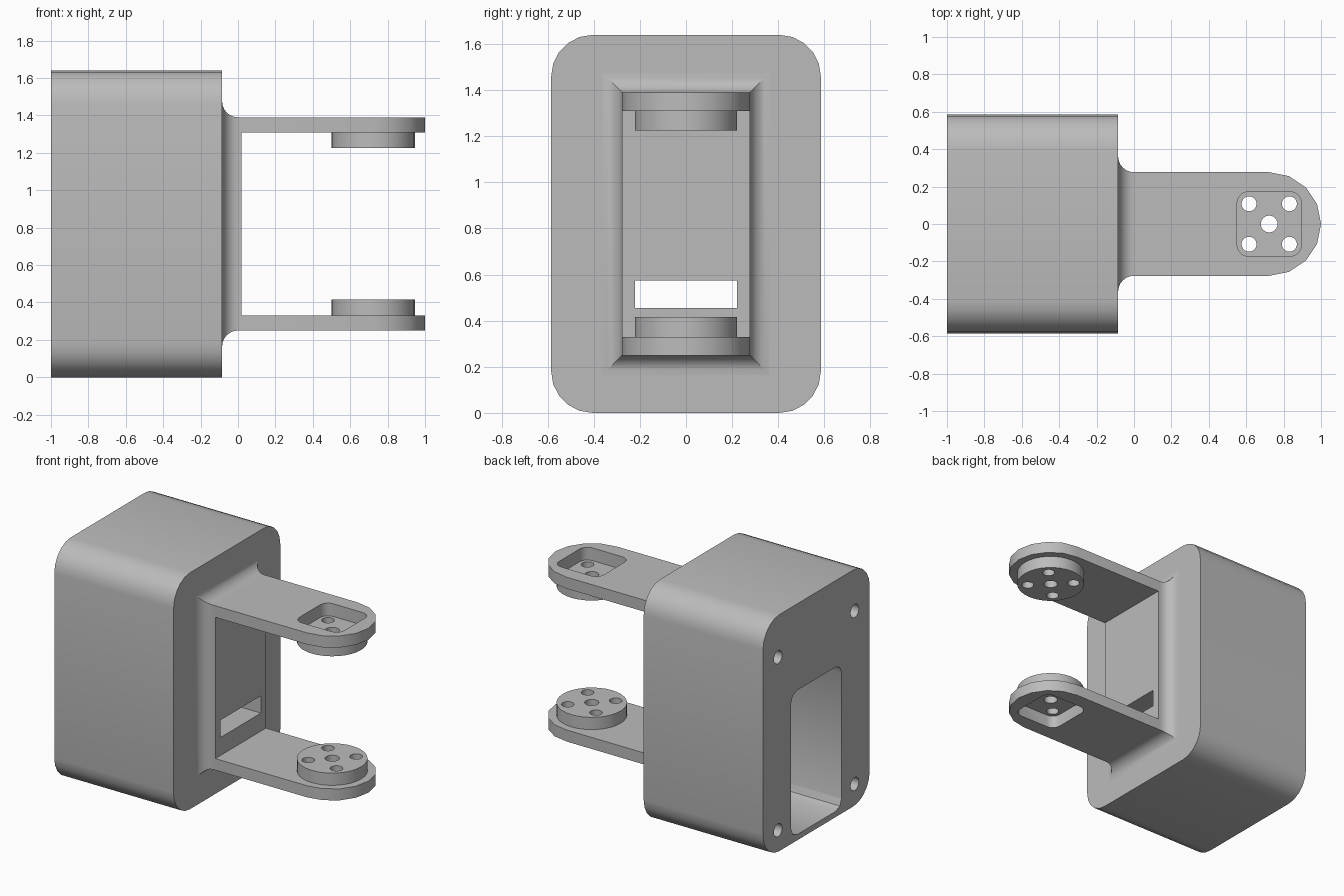
import bpy, bmesh
from math import cos, sin, pi
from mathutils import Vector

if "Cube" in bpy.data.objects:
    bpy.data.objects.remove(bpy.data.objects["Cube"], do_unlink=True)

grey = bpy.data.materials.new("plain grey")
grey.use_nodes = True
grey.diffuse_color = (0.5, 0.5, 0.5, 1)
grey.node_tree.nodes["Principled BSDF"].inputs["Base Color"].default_value = (0.5, 0.5, 0.5, 1)


def arc(cx, cy, r, start, sweep, segs):
    return [(cx + r * cos(start + sweep * i / segs), cy + r * sin(start + sweep * i / segs))
            for i in range(segs + 1)]


def rounded_rect(u0, u1, v0, v1, r, segs):
    corners = [(u1 - r, v1 - r), (u0 + r, v1 - r), (u0 + r, v0 + r), (u1 - r, v0 + r)]
    return [p for i, (u, v) in enumerate(corners) for p in arc(u, v, r, i * pi / 2, pi / 2, segs)]


def circle(u, v, r, segs=24):
    return arc(u, v, r, 0, 2 * pi, segs)[:-1]


def rect(u, v0, v1):
    return [(u, v1), (-u, v1), (-u, v0), (u, v0)]


def loft(name, sections, axis):
    """Closed solid through (position, outline) sections along x or z."""
    bm = bmesh.new()
    place = (lambda d, u, v: Vector((d, u, v))) if axis == "x" else (lambda d, u, v: Vector((u, v, d)))
    rings = [[bm.verts.new(place(d, u, v)) for u, v in pts] for d, pts in sections]
    n = len(rings[0])
    for a, b in zip(rings, rings[1:]):
        for i in range(n):
            j = (i + 1) % n
            bm.faces.new((a[i], a[j], b[j], b[i]))
    bm.faces.new(rings[0][::-1])
    bm.faces.new(rings[-1])
    bmesh.ops.recalc_face_normals(bm, faces=bm.faces)
    me = bpy.data.meshes.new(name)
    bm.to_mesh(me)
    bm.free()
    me.materials.append(grey)
    ob = bpy.data.objects.new(name, me)
    bpy.context.collection.objects.link(ob)
    return ob


def prism(name, pts, d0, d1, axis):
    return loft(name, [(d0, pts), (d1, pts)], axis)


def finish(ob, cutters):
    """Cut the part, then smooth its rounded faces."""
    bpy.ops.object.select_all(action="DESELECT")
    ob.select_set(True)
    bpy.context.view_layer.objects.active = ob
    for c in cutters:
        c.hide_render = True
        mod = ob.modifiers.new("cut", "BOOLEAN")
        mod.operation, mod.solver, mod.object = "DIFFERENCE", "EXACT", c
        bpy.ops.object.modifier_apply(modifier=mod.name)
    bpy.ops.object.shade_smooth_by_angle(angle=pi / 6)


BACK, FRONT, PLATE = -1.0, -0.085, 0.02
HEIGHT, HALF = 1.64, 0.585
ARM, LOW, HIGH = 0.277, 0.25, 1.39
PIVOT = 0.723

# Slot through the connecting wall
slot = prism("slot_cutter", rect(0.222, 0.455, 0.575), -0.4, 0.1, "x")

# Housing with rear cavity and four screw holes
housing = prism("housing", rounded_rect(-HALF, HALF, 0, HEIGHT, 0.18, 5), BACK, FRONT, "x")
cavity = prism("cavity_cutter", rounded_rect(-ARM, ARM, 0.04, 1.04, 0.065, 2), -1.1, -0.17, "x")
screws = [prism("screw_cutter", circle(y, z, 0.045), -1.1, -0.65, "x")
          for y in (-0.42, 0.42) for z in (0.15, 1.35)]
finish(housing, [cavity, slot] + screws)

# Neck plate that flares into the housing
R = 0.085
sections = [(FRONT - 0.01, rect(ARM + R, LOW - R, HIGH + R))]
for i in range(7):
    a = i / 6 * pi / 2
    grow = R * (1 - sin(a))
    sections.append((FRONT + R * (1 - cos(a)), rect(ARM + grow, LOW - grow, HIGH + grow)))
sections.append((PLATE, rect(ARM, LOW, HIGH)))
neck = loft("neck_plate", sections, "x")
finish(neck, [slot])

# Upper and lower arms, each with a round boss, a square pocket and screw holes
holes = [(PIVOT, 0, 0.045)] + [(PIVOT + sx * 0.108, sy * 0.108, 0.04) for sx in (-1, 1) for sy in (-1, 1)]
arm_outline = [(PLATE, ARM), (PLATE, -ARM)] + arc(PIVOT, 0, ARM, -pi / 2, pi, 8)
pocket_outline = rounded_rect(PIVOT - 0.172, PIVOT + 0.172, -0.172, 0.172, 0.06, 5)
helpers = [slot, cavity] + screws
for side, outer, s in (("upper", HIGH, -1), ("lower", LOW, 1)):
    inner = outer + s * 0.08
    arm = prism(side + "_arm", arm_outline, outer, inner, "z")
    boss = prism(side + "_boss", circle(PIVOT, 0, 0.222, 32), inner, inner + s * 0.085, "z")
    pocket = prism("pocket_cutter", pocket_outline, outer - s * 0.1, inner + s * 0.008, "z")
    drills = [prism("drill_cutter", circle(x, y, r), outer - s * 0.1, inner + s * 0.2, "z")
              for x, y, r in holes]
    finish(arm, [pocket])
    finish(boss, [pocket] + drills)
    helpers += [pocket] + drills

for ob in helpers:
    bpy.data.objects.remove(ob, do_unlink=True)
